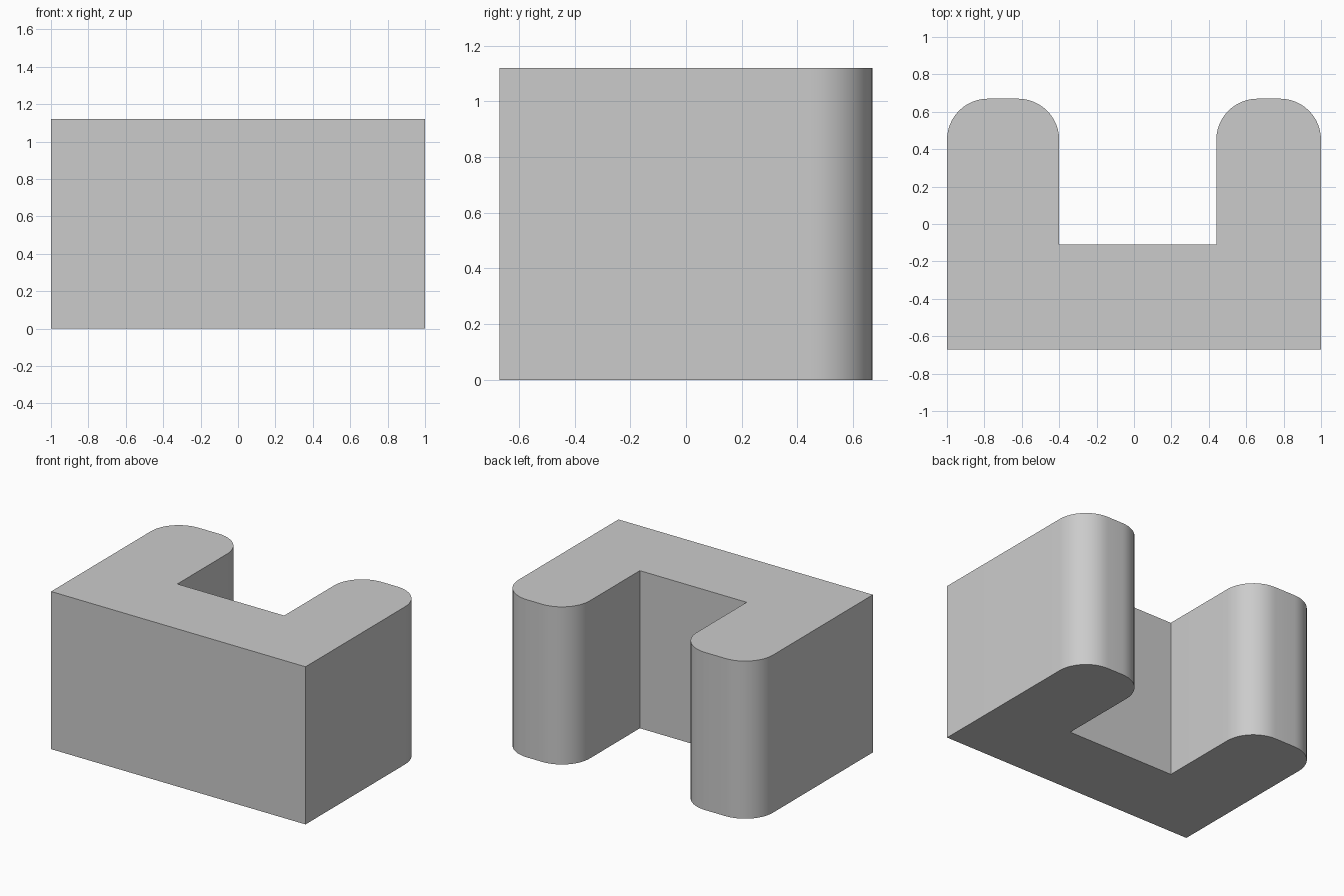
import bpy
import bmesh
from math import cos, sin, pi, radians

cube = bpy.data.objects.get("Cube")
if cube:
    bpy.data.objects.remove(cube, do_unlink=True)

HEIGHT = 1.12
FRONT, BACK = -0.67, 0.67
NOTCH_Y = -0.11
RADIUS = 0.22
STEPS = 12


def rounded_end(x_right, x_left):
    """Outline of an arm's rounded back end, from its +x side to its -x side."""
    cy = BACK - RADIUS
    points = []
    for cx, start in ((x_right - RADIUS, 0), (x_left + RADIUS, pi / 2)):
        for i in range(STEPS + 1):
            a = start + pi / 2 * i / STEPS
            points.append((cx + RADIUS * cos(a), cy + RADIUS * sin(a)))
    return points


# U-shaped outline, anticlockwise from the front
outline = [(-1, FRONT), (1, FRONT)]
outline += rounded_end(1, 0.44)
outline += [(0.44, NOTCH_Y), (-0.40, NOTCH_Y)]
outline += rounded_end(-0.40, -1)

# Extrude the outline into a solid block
bm = bmesh.new()
base = bm.faces.new([bm.verts.new((x, y, 0)) for x, y in outline])
result = bmesh.ops.extrude_face_region(bm, geom=[base], use_keep_orig=True)
top_verts = [v for v in result["geom"] if isinstance(v, bmesh.types.BMVert)]
bmesh.ops.translate(bm, verts=top_verts, vec=(0, 0, HEIGHT))
bmesh.ops.recalc_face_normals(bm, faces=bm.faces)
mesh = bpy.data.meshes.new("u_shaped_block")
bm.to_mesh(mesh)
bm.free()

block = bpy.data.objects.new("u_shaped_block", mesh)
bpy.context.collection.objects.link(block)

# Plain grey material
grey = bpy.data.materials.new("light_grey")
grey.use_nodes = True
colour = (0.6, 0.6, 0.6, 1)
grey.diffuse_color = colour
grey.node_tree.nodes["Principled BSDF"].inputs["Base Color"].default_value = colour
mesh.materials.append(grey)

# Smooth rounded ends, sharp corners
bpy.ops.object.select_all(action="DESELECT")
block.select_set(True)
bpy.context.view_layer.objects.active = block
bpy.ops.object.shade_smooth_by_angle(angle=radians(30))
